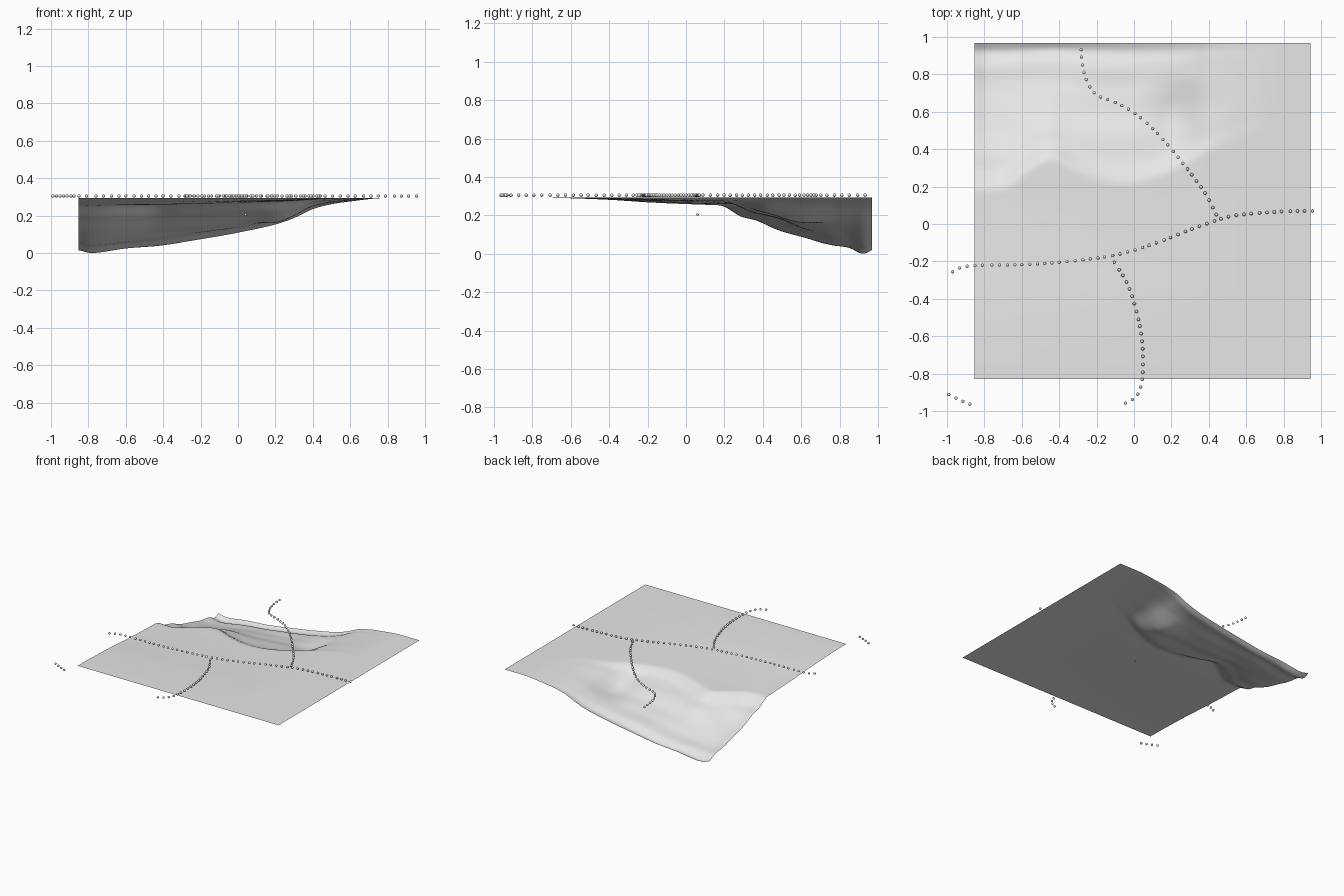
import bpy, bmesh, math
from mathutils import Vector, noise

if "Cube" in bpy.data.objects:
    bpy.data.objects.remove(bpy.data.objects["Cube"])

TOP = 0.293


def material(name, rgb):
    m = bpy.data.materials.new(name)
    m.diffuse_color = (*rgb, 1)
    m.use_nodes = True
    m.node_tree.nodes["Principled BSDF"].inputs["Base Color"].default_value = m.diffuse_color
    return m


def curve(pts, x):
    """Smooth cubic interpolation through (x, value) points."""
    if x <= pts[0][0]:
        return pts[0][1]
    if x >= pts[-1][0]:
        return pts[-1][1]
    n = len(pts) - 1
    i = max(k for k in range(n) if pts[k][0] <= x)

    def slope(k):
        a, b = pts[max(k - 1, 0)], pts[min(k + 1, n)]
        return (b[1] - a[1]) / (b[0] - a[0])
    (x0, y0), (x1, y1) = pts[i], pts[i + 1]
    h = x1 - x0
    t = (x - x0) / h
    return ((2*t**3 - 3*t**2 + 1) * y0 + (t**3 - 2*t**2 + t) * h * slope(i)
            + (3*t**2 - 2*t**3) * y1 + (t**3 - t**2) * h * slope(i + 1))


# Terrain profiles: plateau edge, valley depth away from it, depth along x, plateau tilt
EDGE = [(-.85, .19), (-.7, .2), (-.58, .28), (-.45, .35), (-.3, .29), (-.15, .24),
        (0, .23), (.15, .27), (.3, .34), (.45, .42), (.94, .6)]
VALLEY = [(-.08, 0), (0, .004), (.05, .03), (.1, .06), (.2, .09), (.3, .13), (.4, .165),
          (.55, .2), (.65, .22), (.72, .25), (.77, .23)]
ALONG = [(-.85, .95), (-.78, 1), (-.6, .92), (-.4, .86), (-.2, .75), (0, .63), (.2, .48),
         (.3, .36), (.4, .2), (.5, .11), (.6, .06), (.76, 0), (.94, 0)]
TILT = [(-.75, 0), (-.6, .004), (-.4, .012), (-.2, .025), (0, .034), (.2, .04), (.97, .042)]


def depth(x, y):
    e = curve(EDGE, x)
    s = (y - e) / (.97 - e) * .77
    w = curve(ALONG, x)
    v = curve(VALLEY, s)
    d = curve(TILT, y) * w + v * w
    # hollow below the eastern bank
    d += .045 * math.exp(-((x - .22) / .12) ** 2 - ((y - .54) / .17) ** 2) * min(1, v / .05)
    # gentle ribs inside the valley
    ribs = noise.noise(Vector((x * 2.5, y * 7, 3.1)))
    return d + .018 * ribs * min(1, v / .1) * w * max(0, min(1, (.92 - y) / .15))


grey = material("light grey", (.8, .8, .8))
dot_grey = material("marker grey", (.78, .78, .78))

# Terrain sheet
bm = bmesh.new()
bmesh.ops.create_grid(bm, x_segments=110, y_segments=110, size=.8975)
for v in bm.verts:
    v.co.x += .045
    v.co.y += .07
ds = {v: depth(v.co.x, v.co.y) for v in bm.verts}
deepest = max(ds.values())
for v, d in ds.items():
    v.co.z = TOP - max(d, 0) * TOP / deepest
for f in bm.faces:
    f.smooth = True
me = bpy.data.meshes.new("terrain")
bm.to_mesh(me)
bm.free()
me.materials.append(grey)
bpy.context.collection.objects.link(bpy.data.objects.new("terrain", me))


def dotted_path(name, pts, z=.305, step=.041, r=.009):
    """Small balls evenly spaced along a smooth path."""
    p = [Vector((*q, z)) for q in pts]
    fine = []
    for i in range(len(p) - 1):
        a, b, c, d = p[max(i - 1, 0)], p[i], p[i + 1], p[min(i + 2, len(p) - 1)]
        for k in range(20):
            t = k / 20
            fine.append(.5 * (2*b + (c - a)*t + (2*a - 5*b + 4*c - d)*t*t
                              + (3*b - a - 3*c + d)*t**3))
    fine.append(p[-1])
    spots, run = [fine[0]], 0
    for a, b in zip(fine, fine[1:]):
        run += (b - a).length
        if run >= step:
            spots.append(b)
            run -= step
    bm = bmesh.new()
    for s in spots:
        new = bmesh.ops.create_icosphere(bm, subdivisions=2, radius=r)["verts"]
        bmesh.ops.translate(bm, verts=new, vec=s)
    for f in bm.faces:
        f.smooth = True
    me = bpy.data.meshes.new(name)
    bm.to_mesh(me)
    bm.free()
    me.materials.append(dot_grey)
    bpy.context.collection.objects.link(bpy.data.objects.new(name, me))


# Dotted routes over the terrain
dotted_path("main_route", [(-.97, -.255), (-.93, -.235), (-.85, -.222), (-.6, -.217), (-.4, -.205),
                           (-.2, -.182), (-.1, -.165), (0, -.14), (.1, -.107), (.2, -.07), (.3, -.03),
                           (.4, .005), (.5, .038), (.6, .053), (.75, .064), (.9, .07), (.99, .07)])
dotted_path("north_branch", [(.44, .05), (.38, .165), (.3, .275), (.2, .4), (.1, .51), (0, .595),
                             (-.1, .65), (-.2, .69), (-.25, .76), (-.275, .85), (-.285, .965)])
dotted_path("south_branch", [(-.105, -.205), (-.04, -.31), (0, -.42), (.03, -.54), (.046, -.66),
                             (.045, -.82), (.025, -.9), (-.005, -.935), (-.045, -.957)])
dotted_path("corner_route", [(-.99, -.912), (-.95, -.932), (-.915, -.948), (-.875, -.964)])
# Lone marker beneath the sheet
dotted_path("buried_marker", [(.04, .06), (.041, .06)], z=.205, r=.007)
